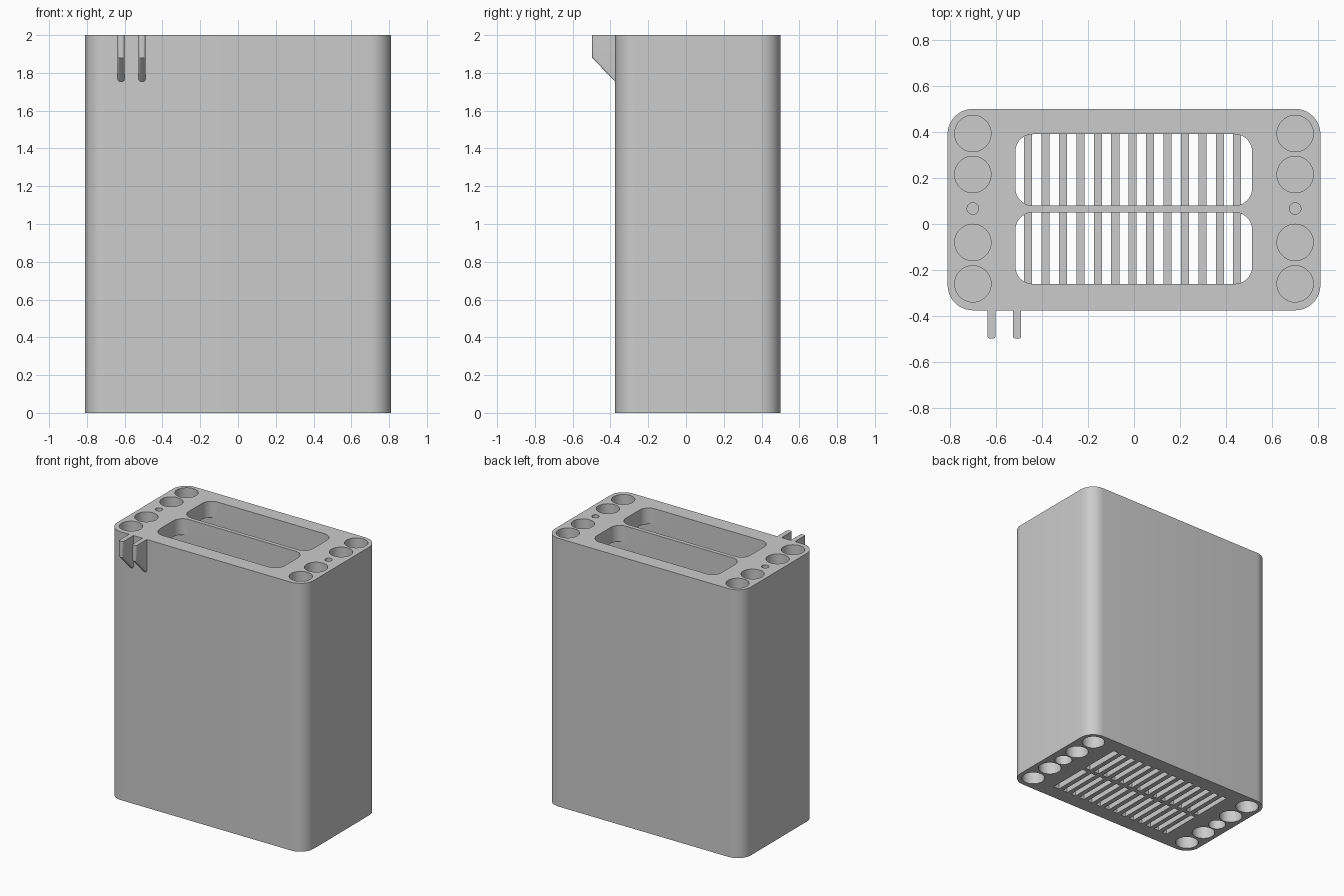
import bpy, bmesh, math
from mathutils import Vector

cube = bpy.data.objects.get("Cube")
if cube:
    bpy.data.objects.remove(cube, do_unlink=True)

grey = bpy.data.materials.new("light_grey")
grey.use_nodes = True
grey.diffuse_color = (0.6, 0.6, 0.6, 1)
grey.node_tree.nodes["Principled BSDF"].inputs["Base Color"].default_value = (0.6, 0.6, 0.6, 1)


def prism(bm, outline, z0, z1):
    """Extrude a flat outline between two heights."""
    bottom = [bm.verts.new((x, y, z0)) for x, y in outline]
    top = [bm.verts.new((x, y, z1)) for x, y in outline]
    n = len(outline)
    bm.faces.new(bottom[::-1])
    bm.faces.new(top)
    for i in range(n):
        j = (i + 1) % n
        bm.faces.new((bottom[i], bottom[j], top[j], top[i]))


def circle(x, y, r, n=40):
    return [(x + r * math.cos(math.tau * i / n), y + r * math.sin(math.tau * i / n)) for i in range(n)]


def rounded(x0, x1, y0, y1, r, steps=10):
    corners = [(x1 - r, y1 - r), (x0 + r, y1 - r), (x0 + r, y0 + r), (x1 - r, y0 + r)]
    points = []
    for k, (cx, cy) in enumerate(corners):
        for i in range(steps + 1):
            a = (k + i / steps) * math.pi / 2
            points.append((cx + r * math.cos(a), cy + r * math.sin(a)))
    return points


def box(x0, x1, y0, y1):
    return [(x0, y0), (x1, y0), (x1, y1), (x0, y1)]


def make(name, solids):
    bm = bmesh.new()
    for outline, z0, z1 in solids:
        prism(bm, outline, z0, z1)
    mesh = bpy.data.meshes.new(name)
    bm.to_mesh(mesh)
    bm.free()
    mesh.materials.append(grey)
    obj = bpy.data.objects.new(name, mesh)
    bpy.context.collection.objects.link(obj)
    return obj


def cut(obj, solids):
    """Subtract solids and bake the result."""
    cutter = make("cutter", solids)
    cutter.hide_render = True
    mod = obj.modifiers.new("cut", 'BOOLEAN')
    mod.operation = 'DIFFERENCE'
    mod.solver = 'EXACT'
    mod.object = cutter
    graph = bpy.context.evaluated_depsgraph_get()
    mesh = bpy.data.meshes.new_from_object(obj.evaluated_get(graph))
    obj.modifiers.clear()
    obj.data = mesh
    bpy.data.objects.remove(cutter, do_unlink=True)


def smooth(obj):
    bpy.ops.object.select_all(action='DESELECT')
    obj.select_set(True)
    bpy.context.view_layer.objects.active = obj
    bpy.ops.object.shade_smooth_by_angle(angle=math.radians(30))


# Main case
case = make("case", [(rounded(-0.81, 0.81, -0.375, 0.5, 0.11), 0, 2)])
bays = [(-0.26, 0.05), (0.08, 0.39)]

# Two inner chambers, wider than the openings above them
cut(case, [(box(-0.6, 0.6, a, b), 0.06, 1.88) for a, b in bays])

# Rounded top openings
cut(case, [(rounded(-0.515, 0.513, a, b, 0.075), 1.8, 2.1) for a, b in bays])

# Grille slots in the floor, between evenly spaced bars
bars = [-0.46 + 0.0757 * i for i in range(13)]
edges = [-0.515] + [c + s * 0.0175 for c in bars for s in (-1, 1)] + [0.513]
cut(case, [(box(edges[i], edges[i + 1], a, b), -0.1, 0.1)
           for i in range(0, len(edges), 2) for a, b in bays])

# Blind round holes at both ends, top and bottom
holes = []
for x in (-0.7, 0.7):
    for y in (-0.26, -0.08, 0.215, 0.393):
        holes += [(circle(x, y, 0.079), 1.9, 2.1), (circle(x, y, 0.079), -0.1, 0.1)]
    holes += [(circle(x, 0.067, 0.025), 1.9, 2.1), (circle(x, 0.067, 0.06), -0.1, 0.1)]
cut(case, holes)
smooth(case)

# Two hook fins on the front face
side = [(-0.365, 2), (-0.498, 2), (-0.498, 1.88), (-0.375, 1.755), (-0.365, 1.755)]
for name, x in (("outer_fin", -0.619), ("inner_fin", -0.508)):
    fin = make(name, [(side, -0.018, 0.018)])
    bm = bmesh.new()
    bm.from_mesh(fin.data)
    for v in bm.verts:
        v.co = Vector((x + v.co.z, v.co.x, v.co.y))
    bmesh.ops.recalc_face_normals(bm, faces=bm.faces)
    # Round the long outer edges
    outer = [e for e in bm.edges
             if abs(e.verts[0].co.x - e.verts[1].co.x) < 0.001
             and all(v.co.y < -0.37 for v in e.verts)
             and min(v.co.z for v in e.verts) < 1.99]
    bmesh.ops.bevel(bm, geom=outer, offset=0.012, segments=4, profile=0.5, affect='EDGES')
    bm.to_mesh(fin.data)
    bm.free()
    smooth(fin)
